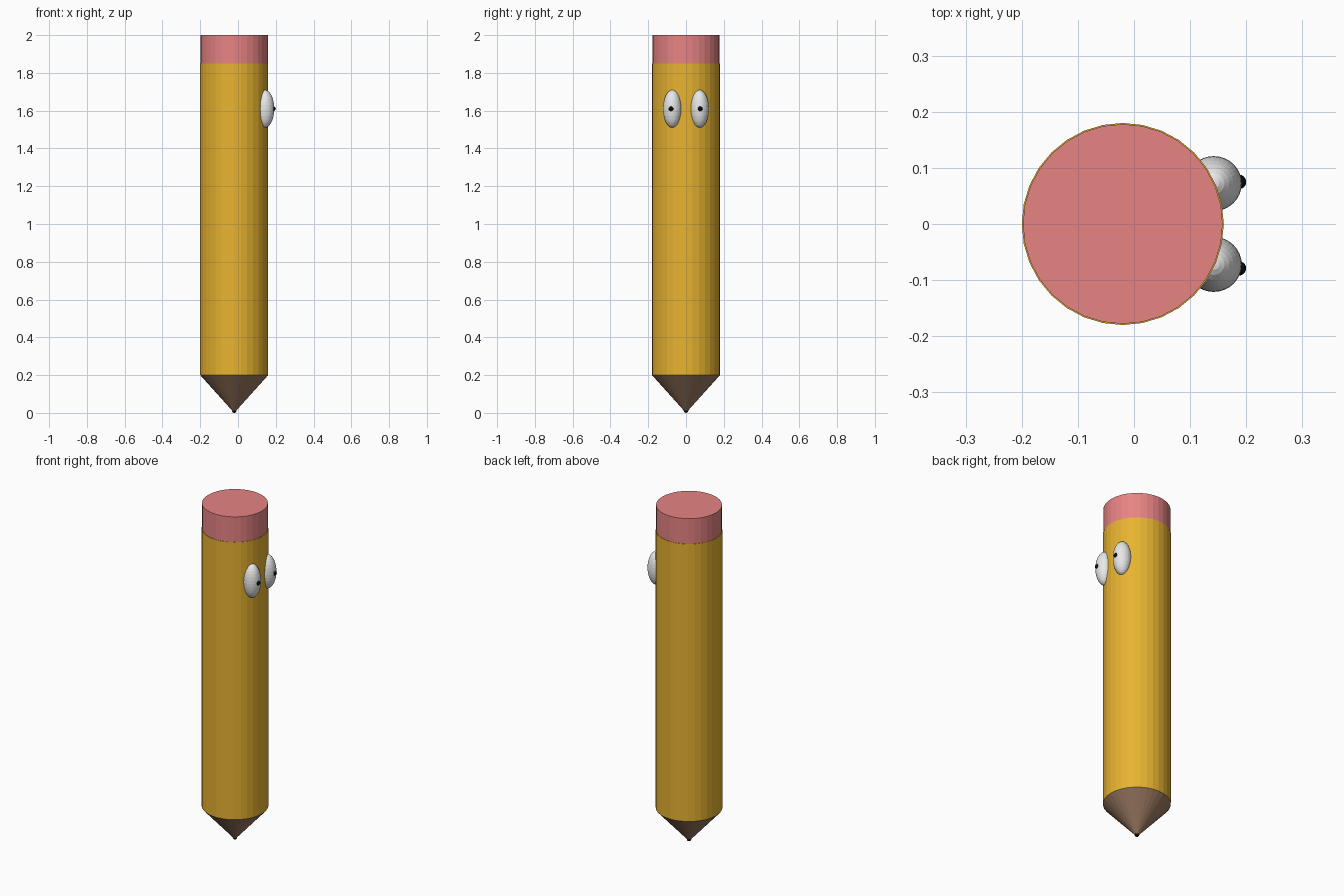
import bpy
import bmesh
import math
from mathutils import Matrix

if "Cube" in bpy.data.objects:
    bpy.data.objects.remove(bpy.data.objects["Cube"])

CX = -0.02  # axis of the pencil


def material(name, rgb):
    m = bpy.data.materials.new(name)
    m.diffuse_color = (*rgb, 1.0)
    m.use_nodes = True
    m.node_tree.nodes["Principled BSDF"].inputs["Base Color"].default_value = m.diffuse_color
    return m


yellow = material("yellow paint", (0.80, 0.45, 0.03))
pink = material("pink rubber", (0.80, 0.23, 0.23))
wood = material("brown wood", (0.33, 0.195, 0.12))
white = material("eye white", (0.80, 0.80, 0.80))
black = material("black", (0.004, 0.004, 0.004))


def finish(bm, name, mat):
    bmesh.ops.recalc_face_normals(bm, faces=bm.faces)
    mesh = bpy.data.meshes.new(name)
    bm.to_mesh(mesh)
    bm.free()
    mesh.materials.append(mat)
    ob = bpy.data.objects.new(name, mesh)
    bpy.context.collection.objects.link(ob)
    return ob


def tube(name, z0, r0, z1, r1, mat):
    """Capped 32-sided cylinder or cone between two heights."""
    bm = bmesh.new()
    place = Matrix.Translation((CX, 0, (z0 + z1) / 2))
    bmesh.ops.create_cone(bm, cap_ends=True, segments=32, radius1=r0,
                          radius2=r1, depth=z1 - z0, matrix=place)
    return finish(bm, name, mat)


def ellipsoid(name, centre, size, mat, seg=32, rings=16):
    bm = bmesh.new()
    place = Matrix.Translation(centre) @ Matrix.Diagonal((*size, 1))
    bmesh.ops.create_uvsphere(bm, u_segments=seg, v_segments=rings,
                              radius=1, matrix=place)
    return finish(bm, name, mat)


# Pencil: shaft, eraser, sharpened wood and lead point
tube("shaft", 0.2, 0.18, 1.85, 0.18, yellow)
tube("eraser", 1.85, 0.178, 2.0, 0.178, pink)
tube("sharpened_wood", 0.01, 0.009, 0.2, 0.18, wood)
ellipsoid("lead_point", (CX, 0, 0.0125), (0.0125,) * 3, black, 16, 8)

# Bulging eyes with small pupils, looking towards +x
for side, label in ((1, "left"), (-1, "right")):
    ellipsoid(label + "_eye", (0.142, 0.072 * side, 1.61),
              (0.05, 0.049, 0.1), white)
    ellipsoid(label + "_pupil", (0.187, 0.077 * side - 0.002, 1.61),
              (0.013, 0.013, 0.013), black, 16, 8)
